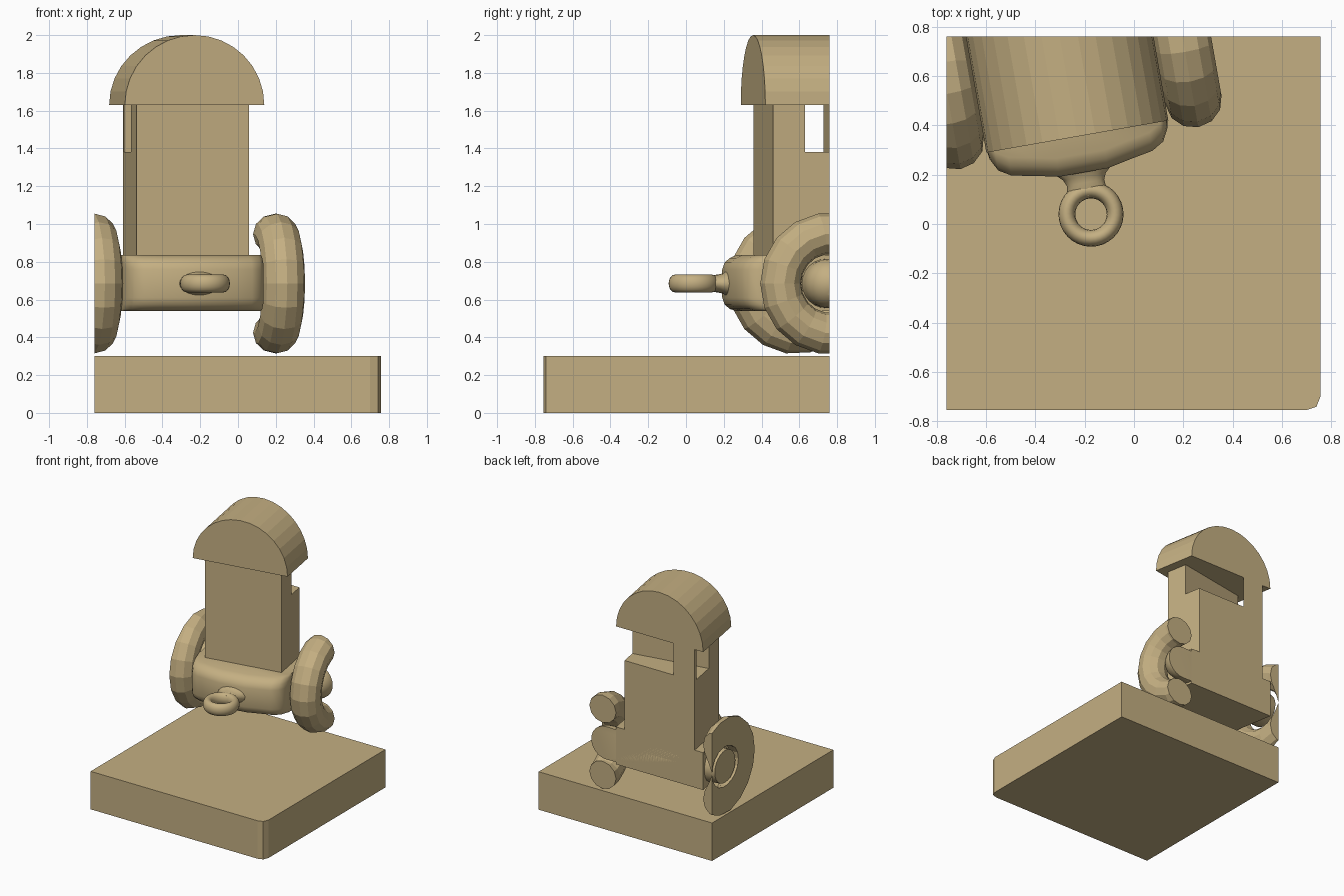
import bpy, bmesh, math
from mathutils import Matrix, Vector

if "Cube" in bpy.data.objects:
    bpy.data.objects.remove(bpy.data.objects["Cube"])

wood = bpy.data.materials.new("tan wood")
wood.diffuse_color = (0.552, 0.429, 0.223, 1)
wood.use_nodes = True
wood.node_tree.nodes["Principled BSDF"].inputs["Base Color"].default_value = wood.diffuse_color

# local frame of the toy wagon: turned 10 degrees, origin at the roof's front middle
WAGON = Matrix.Translation((-0.23, 0.355, 0)) @ Matrix.Rotation(math.radians(10), 4, 'Z')


def finish(name, bm, matrix=WAGON, smooth=None, cut=True):
    bmesh.ops.recalc_face_normals(bm, faces=bm.faces)
    me = bpy.data.meshes.new(name)
    bm.to_mesh(me)
    bm.free()
    me.transform(matrix)
    me.materials.append(wood)
    ob = bpy.data.objects.new(name, me)
    bpy.context.collection.objects.link(ob)
    bpy.ops.object.select_all(action='DESELECT')
    ob.select_set(True)
    bpy.context.view_layer.objects.active = ob
    if cut:  # trim the part to the square tile
        mod = ob.modifiers.new("trim", 'BOOLEAN')
        mod.operation, mod.solver, mod.object = 'INTERSECT', 'EXACT', cutter
        bpy.ops.object.modifier_apply(modifier=mod.name)
    if smooth:
        bpy.ops.object.shade_smooth_by_angle(angle=math.radians(smooth))
    return ob


def loft(rings):
    """Closed skin through rings with equal point counts."""
    bm = bmesh.new()
    rows = [[bm.verts.new(p) for p in r] for r in rings]
    n = len(rows[0])
    for a, b in zip(rows, rows[1:]):
        for i in range(n):
            bm.faces.new((a[i], a[(i + 1) % n], b[(i + 1) % n], b[i]))
    bm.faces.new(rows[0])
    bm.faces.new(rows[-1])
    return bm


def torus(center, major, radial, side, segs, tube, axis):
    """Ring around 'axis' (X or Z) with an elliptical tube."""
    bm = bmesh.new()
    grid = []
    for i in range(segs):
        a = 2 * math.pi * i / segs
        row = []
        for j in range(tube):
            t = 2 * math.pi * j / tube
            r, h = major + radial * math.cos(t), side * math.sin(t)
            p = (r * math.cos(a), r * math.sin(a), h)
            if axis == 'X':
                p = (p[2], p[0], p[1])
            row.append(bm.verts.new(Vector(center) + Vector(p)))
        grid.append(row)
    for i in range(segs):
        a, b = grid[i], grid[(i + 1) % segs]
        for j in range(tube):
            k = (j + 1) % tube
            bm.faces.new((a[j], b[j], b[k], a[k]))
    return bm


# trimming block
bm = bmesh.new()
bmesh.ops.create_cube(bm, size=1, matrix=Matrix.Translation((0.24, -0.24, 1)) @ Matrix.Diagonal((2, 2, 4, 1)))
cutter = finish("trim_block", bm, Matrix.Identity(4), cut=False)
cutter.hide_render = True

# base tile with one rounded corner
outline = [(-0.76, -0.755), (0.70, -0.755), (0.74, -0.742), (0.757, -0.70), (0.757, 0.76), (-0.76, 0.76)]
finish("base_tile", loft([[(x, y, z) for x, y in outline] for z in (0, 0.3)]), Matrix.Identity(4), cut=False)

# barrel roof
arch = [(0.375 * math.cos(math.pi * i / 16), 1.63 + 0.37 * math.sin(math.pi * i / 16)) for i in range(17)]
finish("roof", loft([[(x, v, z) for x, z in arch] for v in (0, 1.1)]))

# cab with the window slot running straight through
side = [(0.055, 0.7), (1, 0.7), (1, 1.64), (0.432, 1.64), (0.432, 1.38), (0.226, 1.38), (0.226, 1.64), (0.055, 1.64)]
finish("cab", loft([[(u, v, z) for v, z in side] for u in (-0.302, 0.302)]))

# chassis with a bowed, softened front
half = [(0.375, 1.1), (0.375, 0.03), (0.366, -0.03), (0.34, -0.08), (0.29, -0.11), (0.2, -0.127), (0.1, -0.148)]
plan = half + [(-u, v) for u, v in reversed(half)]
layers = [(0.54, 0.075), (0.55, 0.04), (0.575, 0.012), (0.61, 0), (0.76, 0),
          (0.795, 0.012), (0.82, 0.04), (0.835, 0.075)]
finish("chassis", loft([[(u, v + (inset if v < 0.5 else 0), z) for u, v in plan] for z, inset in layers]), smooth=50)

# coupling neck and ring
sections = [(-0.09, 0.16, 0.09), (-0.14, 0.115, 0.066), (-0.165, 0.088, 0.053),
            (-0.19, 0.077, 0.047), (-0.22, 0.08, 0.045), (-0.245, 0.085, 0.035)]
neck = [[(w * math.cos(math.tau * i / 20), v, 0.685 + h * math.sin(math.tau * i / 20)) for i in range(20)]
        for v, w, h in sections]
finish("coupling_neck", loft(neck), smooth=60)
finish("coupling_ring", torus((0, -0.32, 0.685), 0.098, 0.034, 0.047, 32, 16, 'Z'), smooth=60)

# axle with domed hubs, and the two wheels
dome = [(0.46 + 0.13 * math.sin(a), 0.13 * math.cos(a)) for a in (math.radians(d) for d in range(0, 90, 15))]
dome.append((0.589, 0.012))
spine = [(-u, r) for u, r in reversed(dome)] + dome
axle = [[(u, 0.327 + r * math.cos(math.tau * i / 24), 0.685 + r * math.sin(math.tau * i / 24)) for i in range(24)]
        for u, r in spine]
finish("axle_and_hubs", loft(axle), smooth=40)
for s, label in ((1, "right"), (-1, "left")):
    finish(label + "_wheel", torus((s * 0.49, 0.327, 0.685), 0.265, 0.11, 0.115, 18, 12, 'X'))

bpy.data.objects.remove(cutter)
